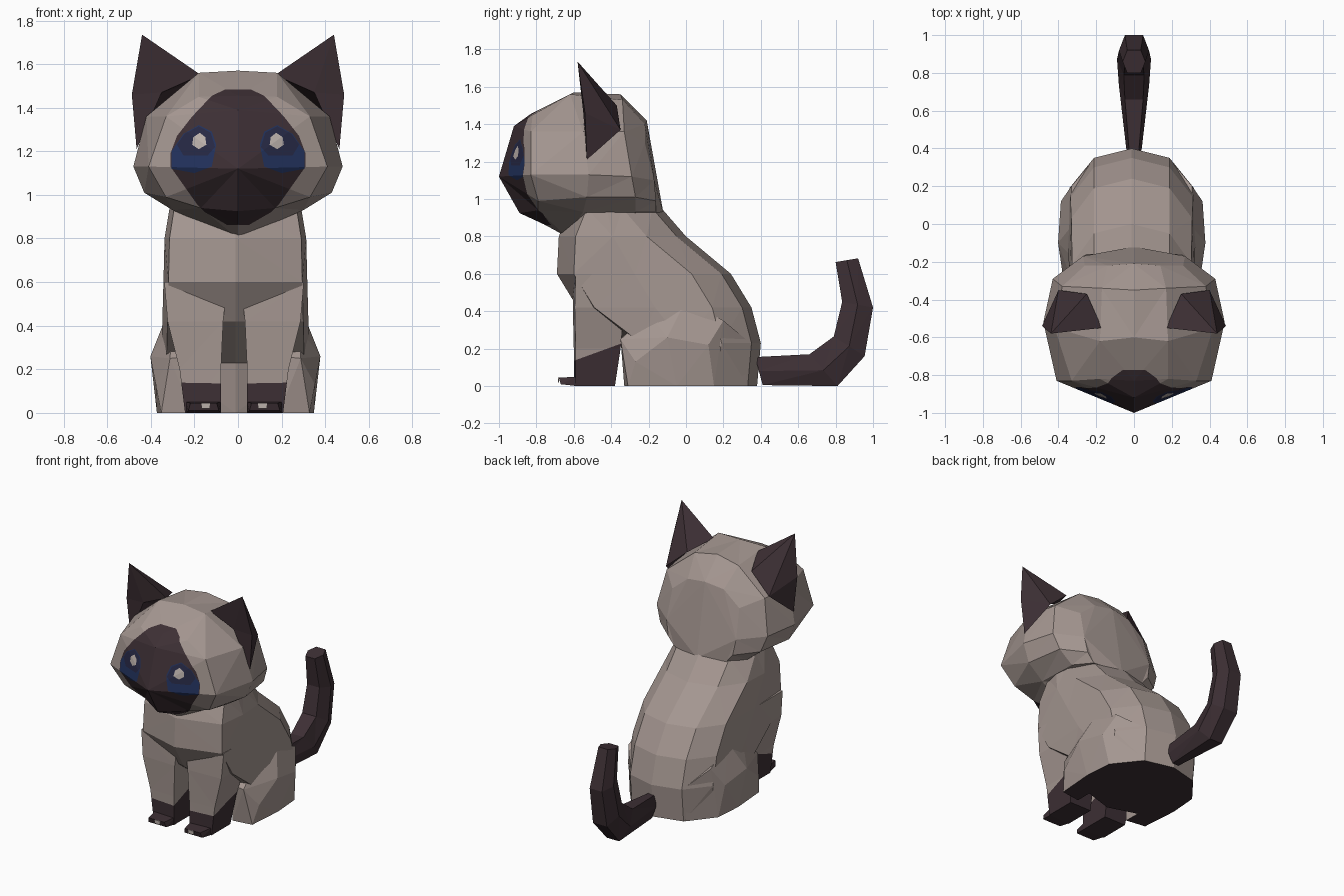
import bpy, bmesh
from mathutils import Vector as V

if "Cube" in bpy.data.objects:
    bpy.data.objects.remove(bpy.data.objects["Cube"])


def material(name, rgb):
    m = bpy.data.materials.new(name)
    m.diffuse_color = (*rgb, 1)
    m.use_nodes = True
    m.node_tree.nodes["Principled BSDF"].inputs["Base Color"].default_value = m.diffuse_color
    return m


FUR = material("beige_fur", (0.37, 0.305, 0.28))
DARK = material("dark_brown", (0.047, 0.029, 0.035))
BLUE = material("eye_blue", (0.016, 0.032, 0.11))
NAVY = material("eye_navy", (0.02, 0.022, 0.06))
SHINE = material("pale_shine", (0.5, 0.44, 0.41))


def finish(name, bm, mats, offset=0.0):
    me = bpy.data.meshes.new(name)
    bm.to_mesh(me)
    bm.free()
    for m in mats:
        me.materials.append(m)
    ob = bpy.data.objects.new(name, me)
    ob.location.x = offset
    bpy.context.collection.objects.link(ob)
    return ob


def solid(pts, faces):
    bm = bmesh.new()
    vs = [bm.verts.new(p) for p in pts]
    for f in faces:
        bm.faces.new([vs[i] for i in f])
    bmesh.ops.remove_doubles(bm, verts=bm.verts[:], dist=1e-4)
    bmesh.ops.triangulate(bm, faces=bm.faces[:])
    bmesh.ops.recalc_face_normals(bm, faces=bm.faces[:])
    return bm


def loft(rings, cap_start=True):
    n = len(rings[0])
    pts = [p for r in rings for p in r]
    faces = [(k * n + i, k * n + (i + 1) % n, (k + 1) * n + (i + 1) % n, (k + 1) * n + i)
             for k in range(len(rings) - 1) for i in range(n)]
    faces.append(range(len(pts) - n, len(pts)))
    if cap_start:
        faces.append(range(n))
    return solid(pts, faces)


def hull(pts):
    bm = bmesh.new()
    for p in pts:
        bm.verts.new(p)
    bmesh.ops.convex_hull(bm, input=bm.verts[:])
    bmesh.ops.delete(bm, geom=[v for v in bm.verts if not v.link_faces], context='VERTS')
    bmesh.ops.recalc_face_normals(bm, faces=bm.faces[:])
    return bm


def mirrored(half):
    """Closed loop from a half outline whose ends lie on x = 0."""
    return half + [(-x, y, z) for x, y, z in half[-2:0:-1]]


def cut(bm, faces, co, no):
    """Cut faces with a plane and return those behind it."""
    geom = list(faces) + list({e for f in faces for e in f.edges}) + list({v for f in faces for v in f.verts})
    res = bmesh.ops.bisect_plane(bm, geom=geom, dist=1e-5, plane_co=co, plane_no=no)
    return [g for g in res['geom'] if isinstance(g, bmesh.types.BMFace)
            and (g.calc_center_median() - co).dot(no) < 0]


def paint(bm, poly, index):
    """Colour the front faces inside a convex outline in x, z."""
    mid = V((sum(p[0] for p in poly), 0, sum(p[1] for p in poly))) / len(poly)
    faces = [f for f in bm.faces if f.calc_center_median().y < -0.65]
    for (ax, az), (bx, bz) in zip(poly, poly[1:] + poly[:1]):
        co, no = V((ax, 0, az)), V((bz - az, 0, ax - bx)).normalized()
        if (mid - co).dot(no) > 0:
            no = -no
        faces = cut(bm, faces, co, no)
    for f in faces:
        f.material_index = index


# Head: loops from the muzzle ridge to the back of the skull
brow, nose, chin = (0, -.92, 1.39), (0, -1, 1.12), (0, -.89, .925)
rim = [(0, -.83, 1.455), (.18, -.82, 1.45), (.33, -.83, 1.36), (.41, -.83, 1.13),
       (.33, -.79, .99), (.17, -.79, .94), (0, -.76, .865)]
crown = [(0, -.6, 1.57), (.18, -.62, 1.56), (.42, -.55, 1.36), (.48, -.52, 1.13),
         (.43, -.53, 1.01), (.30, -.55, .93), (0, -.64, .80)]
rear = [(0, -.35, 1.56), (.17, -.34, 1.53), (.38, -.33, 1.36), (.43, -.29, 1.12),
        (.39, -.27, 1.01), (.29, -.27, .93), (0, -.3, .9)]
nape = [(0, -.21, 1.42), (.14, -.22, 1.4), (.26, -.22, 1.3), (.27, -.17, 1.1),
        (.25, -.16, .99), (.2, -.16, .93), (0, -.12, .92)]
ridge = [brow, brow, nose, nose, nose, chin, chin]
bm = loft([mirrored(r) for r in (ridge, rim, crown, rear, nape)], cap_start=False)

# Face mask and eyes cut into the head
side = [(.06, 1.483), (.12, 1.455), (.21, 1.36), (.28, 1.27), (.31, 1.19), (.31, 1.13), (.19, .96), (.15, .92), (.05, .862)]
paint(bm, side + [(-x, z) for x, z in side[::-1]], 1)
eye = [(.1, 1.23), (.12, 1.29), (.18, 1.32), (.25, 1.28), (.305, 1.2), (.305, 1.12), (.2, 1.1), (.12, 1.13)]
iris = [(.105, 1.22), (.125, 1.285), (.18, 1.315), (.245, 1.28), (.28, 1.23), (.25, 1.18), (.14, 1.18)]
shine = [(.145, 1.23), (.15, 1.265), (.175, 1.285), (.205, 1.265), (.21, 1.23), (.18, 1.21)]
for s in (1, -1):
    for index, shape in ((2, eye), (3, iris), (4, shine)):
        paint(bm, [(s * x, z) for x, z in shape], index)
finish("head", bm, [FUR, DARK, BLUE, NAVY, SHINE])

# Torso: horizontal loops as (z, front y, back y, half width)
rings = []
for z, yf, yb, w in ((0, -.28, .38, .31), (.23, -.33, .40, .34), (.42, -.58, .35, .335),
                     (.6, -.69, .24, .33), (.8, -.68, .0, .325), (.95, -.62, -.13, .30)):
    rings.append(mirrored([(0, yf, z), (w * .93, yf + .09, z), (w, (yf + yb) / 2 - .05, z),
                           (w * .97, yb - .21, z), (.2, yb - .05, z), (0, yb, z)]))
bm = loft(rings)
for f in bm.faces:
    f.material_index = int(f.normal.z < -.8 and f.calc_center_median().z < .02)
finish("torso", bm, [FUR, DARK], -.012)

for s, label in ((1, "left"), (-1, "right")):
    # Ear: cupped pyramid
    inner, cup, low, out, back, top, tip = ((.17, -.55, 1.55), (.35, -.55, 1.47), (.465, -.53, 1.21),
                                            (.487, -.54, 1.46), (.40, -.35, 1.37), (.25, -.37, 1.5), (.44, -.58, 1.735))
    pts = [(s * x, y, z) for x, y, z in (inner, cup, low, out, back, top, tip)]
    finish(label + "_ear", solid(pts, [(0, 6, 1), (6, 3, 1), (3, 2, 1), (6, 5, 0), (6, 4, 5),
                                       (6, 3, 4), (3, 2, 4), (0, 1, 2, 4, 5)]), [DARK])

    # Front leg with a slanted dark sock
    leg = [[(s * a, y0, z), (s * b, y0 + .01, z), (s * b, y1, z), (s * a, y1, z)]
           for z, a, b, y0, y1 in ((0, .06, .225, -.6, -.38), (.2, .06, .25, -.6, -.35),
                                   (.42, .05, .305, -.605, -.33), (.6, .03, .32, -.6, -.3))]
    bm = loft(leg)
    for f in cut(bm, bm.faces[:], V((0, -.6, .135)), V((0, -.08, .22))):
        f.material_index = 1
    finish(label + "_front_leg", bm, [FUR, DARK], -.018)

    # Paw toes and pale claw plate
    bm = hull([(s * x, y, z) for x, y, z in ((.06, -.58, 0), (.22, -.58, 0), (.07, -.67, .01), (.21, -.67, .01),
                                             (.08, -.68, .045), (.2, -.68, .045), (.06, -.58, .05), (.22, -.58, .05))])
    finish(label + "_paw", bm, [DARK], -.018)
    bm = hull([(s * x, y, z) for x in (.11, .15) for y in (-.684, -.678) for z in (.02, .045)])
    finish(label + "_claw", bm, [SHINE], -.018)

    # Hind leg: faceted haunch
    bm = hull([(s * x, y, z) for x, y, z in (
        (.2, -.33, 0), (.34, -.31, 0), (.3, -.35, .25), (.2, -.34, .26), (.29, -.2, .39), (.31, 0, .46),
        (.39, -.1, .26), (.365, -.27, .13), (.375, .12, .22), (.345, .15, 0), (.36, -.05, 0),
        (.32, .2, .35), (.22, .32, .25), (.21, .32, 0), (.36, -.15, .06))])
    for f in bm.faces:
        f.material_index = int(f.normal.z < -.8)
    finish(label + "_haunch", bm, [FUR, DARK], -.012)

# Tail: loops as (inner y, inner z, outer y, outer z, half width)
rings = []
for y0, z0, y1, z1, w in ((.37, .155, .41, .005, .04), (.66, .17, .81, 0, .08), (.79, .265, .955, .16, .09),
                          (.835, .45, 1, .42, .08), (.8, .663, .92, .683, .06)):
    rings.append([(w * a, y0 + (y1 - y0) * t, z0 + (z1 - z0) * t)
                  for a, t in ((-.6, 0), (.6, 0), (1, .5), (.6, 1), (-.6, 1), (-1, .5))])
finish("tail", loft(rings), [DARK])
